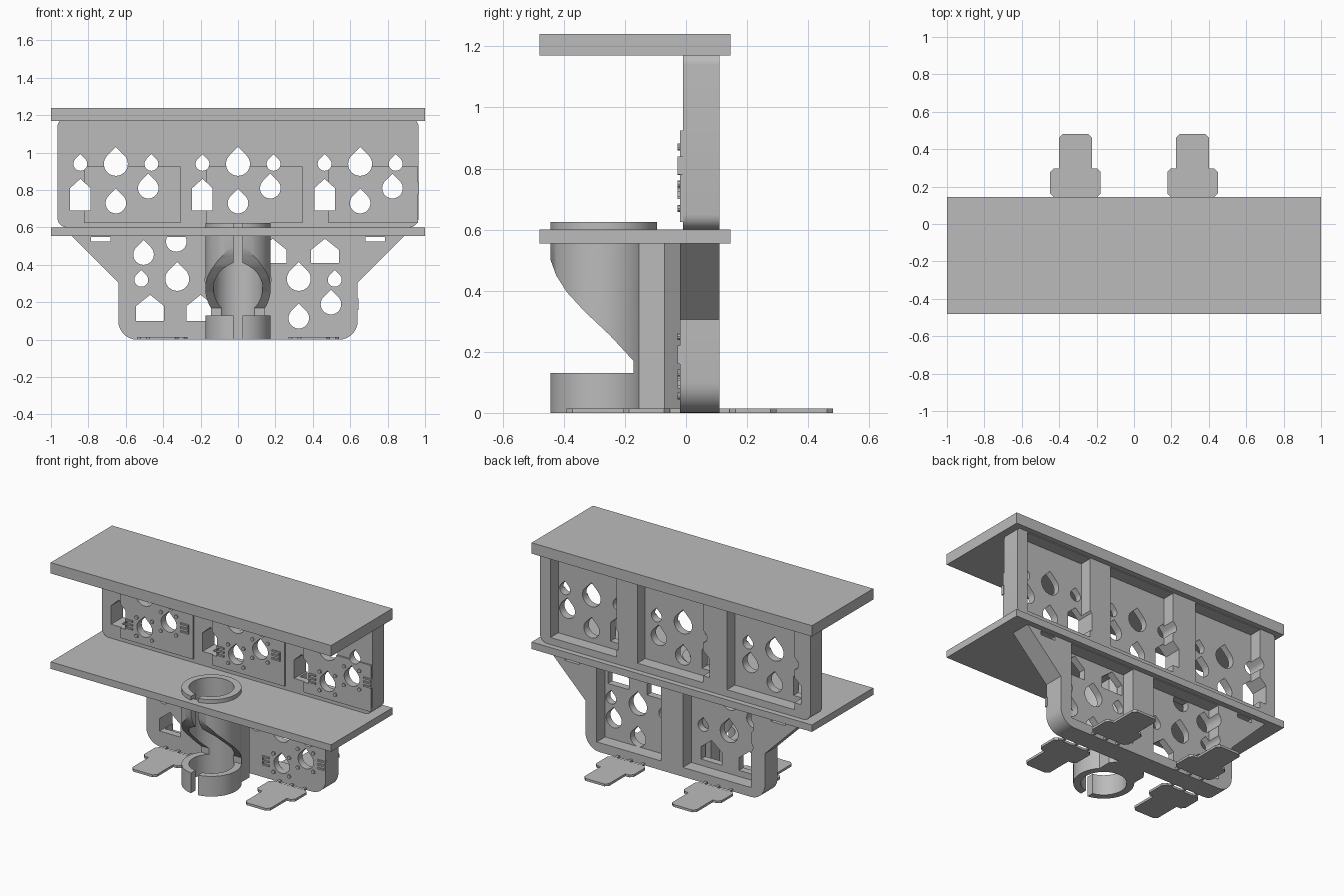
import bpy, bmesh, math
from mathutils import Vector

if "Cube" in bpy.data.objects:
    bpy.data.objects.remove(bpy.data.objects["Cube"])

grey = bpy.data.materials.new("plain grey")
grey.use_nodes = True
GREY = (0.5, 0.5, 0.5, 1)
grey.diffuse_color = GREY
grey.node_tree.nodes["Principled BSDF"].inputs["Base Color"].default_value = GREY

# Which model axes the two profile coordinates and the depth run along
AXES = {"x": (1, 2, 0), "y": (0, 2, 1), "z": (0, 1, 2)}


def prisms(name, outlines, axis, lo, hi):
    """One object made of several outlines, each extruded along an axis."""
    bm = bmesh.new()
    for outline in outlines:
        verts = []
        for u, v in outline:
            co = Vector()
            for i, value in zip(AXES[axis], (u, v, lo)):
                co[i] = value
            verts.append(bm.verts.new(co))
        push = Vector()
        push[AXES[axis][2]] = hi - lo
        face = bm.faces.new(verts)
        grown = bmesh.ops.extrude_face_region(bm, geom=[face])["geom"]
        bmesh.ops.translate(bm, vec=push, verts=[g for g in grown if isinstance(g, bmesh.types.BMVert)])
    bmesh.ops.recalc_face_normals(bm, faces=bm.faces)
    mesh = bpy.data.meshes.new(name)
    bm.to_mesh(mesh)
    bm.free()
    mesh.materials.append(grey)
    ob = bpy.data.objects.new(name, mesh)
    bpy.context.collection.objects.link(ob)
    return ob


def combine(ob, others, operation="DIFFERENCE"):
    """Boolean the other solids into ob, then drop them."""
    for other in others:
        mod = ob.modifiers.new("boolean", "BOOLEAN")
        mod.operation, mod.object, mod.solver = operation, other, "EXACT"
    graph = bpy.context.evaluated_depsgraph_get()
    mesh = bpy.data.meshes.new_from_object(ob.evaluated_get(graph))
    ob.modifiers.clear()
    ob.data = mesh
    for other in others:
        bpy.data.objects.remove(other)


def rect(x0, x1, z0, z1):
    return [(x0, z0), (x1, z0), (x1, z1), (x0, z1)]


def arc(x, z, r, a0, a1, n):
    steps = [math.radians(a0 + (a1 - a0) * i / n) for i in range(n + 1)]
    return [(x + r * math.cos(a), z + r * math.sin(a)) for a in steps]


def circle(x, z, r, n=48):
    return arc(x, z, r, 0, 360, n)[:-1]


def drop(x, z, r):
    return arc(x, z, r, 135, 405, 24) + [(x, z + r * math.sqrt(2))]


def house(x, z, w, wall, peak):
    return [(x - w, z), (x + w, z), (x + w, z + wall), (x, z + peak), (x - w, z + wall)]


def mirrored(points):
    return points + [(-x, z) for x, z in reversed(points)]


def smooth(ob):
    bpy.ops.object.select_all(action="DESELECT")
    ob.select_set(True)
    bpy.context.view_layer.objects.active = ob
    bpy.ops.object.shade_smooth_by_angle(angle=math.radians(30))


def fittings(name, spots, clips, front):
    """Small studs round the medium holes, and ridged clips beside them."""
    studs = [circle(x + i, z + j, 0.012, 10) for x, z in spots
             for i in (-0.055, 0.055) for j in (-0.06, 0.06)]
    prisms(name + "_studs", studs, "y", front - 0.008, front + 0.01)
    bars = []
    for x, z, d in clips:
        bars += [rect(x - 0.025, x + 0.025, z + k, z + k + 0.01) for k in (-0.03, -0.005, 0.02)]
        bars.append(rect(x + d * 0.025, x + d * 0.025 + 0.008, z - 0.03, z + 0.03))
    prisms(name + "_clips", bars, "y", front - 0.008, front + 0.01)


# Shelves
prisms("upper_shelf", [rect(-1, 1, -0.48, 0.145)], "z", 1.17, 1.24)
lower_shelf = prisms("lower_shelf", [rect(-1, 1, -0.48, 0.145)], "z", 0.555, 0.6)
combine(lower_shelf, [prisms("well", [circle(0, -0.27, 0.15)], "z", 0.5, 0.7)])

# Upper wall: framed at the back, pierced in three repeating tiles
half = arc(0.915, 0.65, 0.05, -90, 0, 6) + arc(0.925, 1.14, 0.04, 0, 50, 4) + [(0.95, 1.172)]
half[0:0] = [(0.9, 0.6)]
upper = prisms("upper_wall", [mirrored(half)], "y", -0.01, 0.11)
windows = [rect(0.42, 0.89, 0.645, 1.165), rect(-0.2, 0.27, 0.645, 1.165),
           rect(-0.85, -0.37, 0.645, 1.165)]
holes, spots, clips, pads = [], [], [], []
for c in (-0.653, 0, 0.653):
    holes += [drop(c, 0.94, 0.064), drop(c - 0.19, 0.94, 0.037), drop(c + 0.19, 0.94, 0.037),
              drop(c, 0.73, 0.055), drop(c + 0.173, 0.81, 0.055),
              house(c - 0.19, 0.69, 0.055, 0.12, 0.17)]
    spots += [(c, 0.73), (c + 0.173, 0.81)]
    clips += [(c + 0.283, 0.81, 1), (c - 0.108, 0.73, -1)]
    pads.append(rect(c - 0.17, min(c + 0.345, 0.963), 0.625, 0.925))
combine(upper, [prisms("pockets", windows, "y", 0.03, 0.2),
                prisms("holes", holes, "y", -0.2, 0.3)])
smooth(upper)
pad = prisms("upper_pads", pads, "y", -0.02, -0.009)
combine(pad, [prisms("holes", holes, "y", -0.2, 0.3)])
fittings("upper", spots, clips, -0.02)

# Lower wall: rounded foot, flaring to the shelf
half = arc(0.54, 0.1, 0.1, -90, 0, 8) + [(0.64, 0.305), (0.89, 0.555)]
lower = prisms("lower_wall", [mirrored(half)], "y", -0.02, 0.11)
windows = [rect(0.1, 0.56, 0.06, 0.55), rect(-0.54, -0.055, 0.06, 0.55)]
holes = []
for s in (-1, 1):
    holes += [drop(s * 0.325, 0.325, 0.064), drop(s * 0.517, 0.32, 0.037),
              drop(s * 0.14, 0.32, 0.037), rect(s * 0.735 - 0.052, s * 0.735 + 0.052, 0.525, 0.55)]
holes += [drop(-0.505, 0.455, 0.055), drop(-0.33, 0.52, 0.055)[:-1],
          house(-0.47, 0.1, 0.075, 0.08, 0.14), house(-0.2, 0.1, 0.075, 0.08, 0.14),
          drop(0.497, 0.19, 0.055), drop(0.325, 0.115, 0.055),
          house(0.465, 0.41, 0.075, 0.07, 0.13), house(0.185, 0.41, 0.075, 0.07, 0.13)]
holes[holes.index(holes[9])] = arc(-0.33, 0.525, 0.055, 155, 385, 20)
combine(lower, [prisms("pockets", windows, "y", 0.025, 0.2),
                prisms("holes", holes, "y", -0.2, 0.3)])
smooth(lower)
fittings("lower", [(-0.505, 0.455), (0.497, 0.19), (0.325, 0.115)],
         [(-0.62, 0.455, -1), (0.61, 0.19, 1), (0.215, 0.11, -1), (-0.215, 0.52, 1)], -0.02)

# Tube holder: slit tube with a sweeping front opening, on a tapering neck
tube = prisms("tube_holder", [circle(0, -0.27, 0.175, 64)], "z", 0, 0.625)
neck = prisms("neck", [mirrored([(0.09, -0.015), (0.13, -0.07), (0.13, -0.2)])], "z", 0, 0.6)
combine(tube, [neck], "UNION")
sweep = [(-0.5, 0.13), (-0.172, 0.13), (-0.172, 0.17), (-0.25, 0.255), (-0.33, 0.33),
         (-0.39, 0.395), (-0.425, 0.45), (-0.445, 0.505), (-0.5, 0.52)]
combine(tube, [prisms("bore", [circle(0, -0.27, 0.132, 64)], "z", -0.1, 0.8),
               prisms("sweep", [sweep], "x", -0.3, 0.3),
               prisms("slit", [rect(-0.025, 0.025, -0.6, -0.3)], "z", -0.1, 0.8)])
smooth(tube)

# Thin stepped foot tabs, two in front and two behind
tab = [(0.115, 0), (0.135, 0.02), (0.135, 0.135), (0.115, 0.155), (0.088, 0.155),
       (0.088, 0.32), (0.068, 0.34)]
for side, start, d, cx in (("back", 0.142, 1, 0.313), ("front", -0.052, -1, 0.405)):
    for s, hand in ((1, "left"), (-1, "right")):
        outline = [(s * cx + x, start + d * y) for x, y in mirrored(tab)]
        links = [rect(s * cx + k - 0.008, s * cx + k + 0.008, start - d * 0.04, start + d * 0.005)
                 for k in (-0.09, 0, 0.09)]
        prisms(f"{side}_{hand}_foot_tab", [outline] + links, "z", 0, 0.015)
